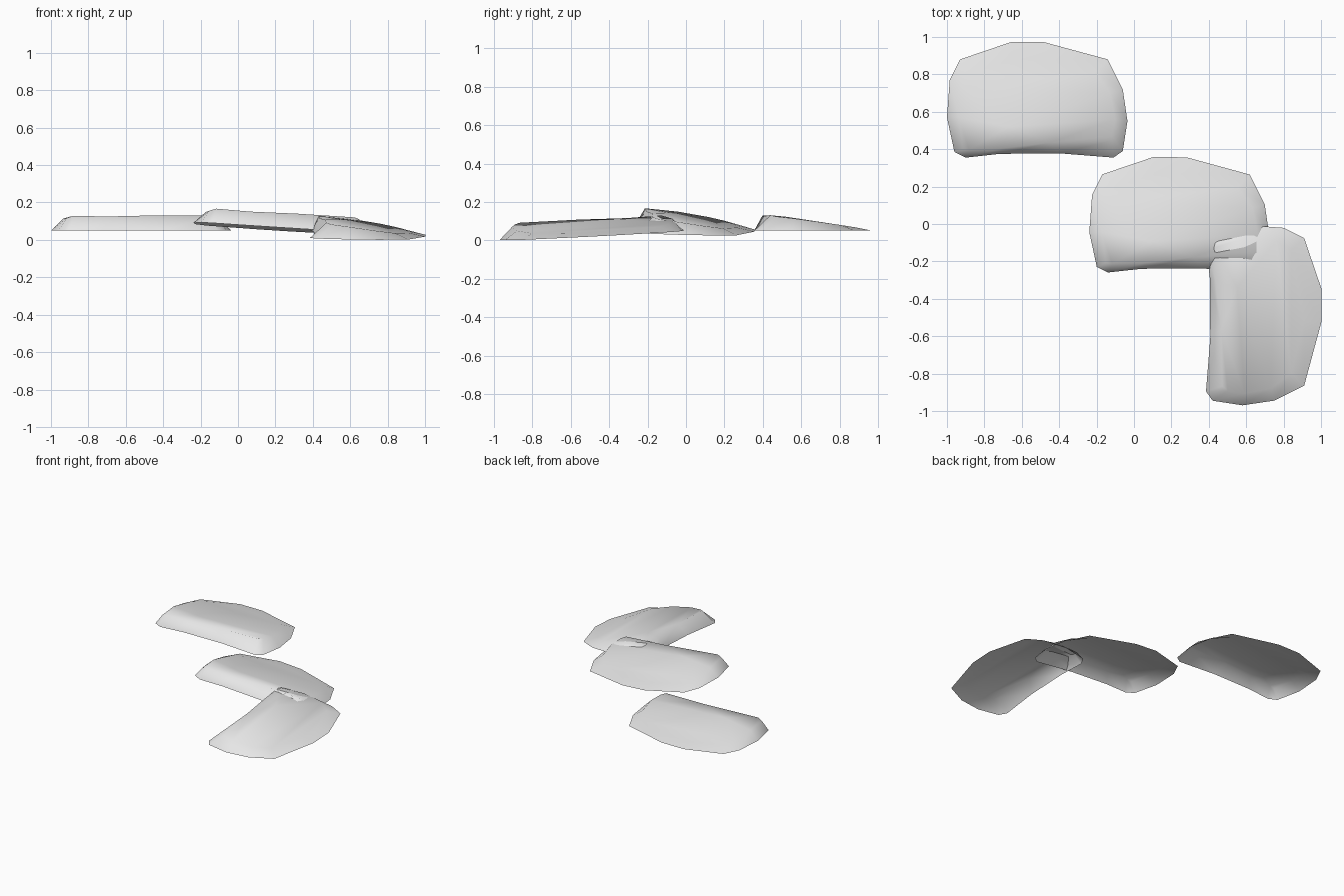
import bpy
import bmesh
from math import atan, radians
from mathutils import Matrix

default_cube = bpy.data.objects.get("Cube")
if default_cube:
    bpy.data.objects.remove(default_cube, do_unlink=True)

# One plain grey for all the tiles
grey = bpy.data.materials.new("light_grey")
grey.use_nodes = True
grey.diffuse_color = (0.8, 0.8, 0.8, 1)
grey.node_tree.nodes["Principled BSDF"].inputs["Base Color"].default_value = (0.8, 0.8, 0.8, 1)

# Lower rim, counter-clockwise from the front corner
RIM = [(-.443, -.275), (-.383, -.305), (-.203, -.285), (.117, -.282),
       (.407, -.305), (.457, -.27), (.482, -.11), (.457, .06), (.377, .22),
       (.037, .312), (-.143, .312), (-.413, .22), (-.468, .11), (-.483, -.09)]

# Upper ridge, one point above each rim point
RIDGE = [(-.40, -.255, .066), (-.365, -.262, .079), (-.185, -.255, .075),
         (.07, -.225, .081), (.375, -.22, .081), (.40, -.19, .074),
         (.415, -.1, .064), (.39, .04, .045), (.31, .15, .029),
         (.03, .22, .018), (-.13, .22, .018), (-.35, .15, .028),
         (-.40, .07, .041), (-.42, -.09, .063)]
DENT = (-.153, -.14, .073)


def build_tile_mesh():
    """Open-bottomed wedge shell with bevelled sides and a chipped front edge."""
    bm = bmesh.new()
    rim = [bm.verts.new((x, y, 0)) for x, y in RIM]
    top = [bm.verts.new(p) for p in RIDGE]
    dent = bm.verts.new(DENT)
    count = len(rim)
    # Sloping sides
    for i in range(count):
        j = (i + 1) % count
        bm.faces.new((rim[i], rim[j], top[j], top[i]))
    # Top surface: front strips around the chip, then bands to the back
    a, b, c, d, e, f, g, h, i, j, k, l, m, n = top
    for loop in ((a, b, c, dent, n), (c, d, dent), (dent, d, g), (d, e, f, g),
                 (n, dent, g, h, m), (m, h, i, l), (l, i, j, k)):
        bm.faces.new(loop)
    for face in bm.faces:
        face.smooth = True
    mesh = bpy.data.meshes.new("roof_tile")
    bm.to_mesh(mesh)
    bm.free()
    mesh.materials.append(grey)
    return mesh


def place_tile(name, mesh, location, slope_x=0, slope_y=0, turn=0):
    """Turn a tile about z, then lean it by its slopes along x and y."""
    tile = bpy.data.objects.new(name, mesh)
    bpy.context.collection.objects.link(tile)
    tile.matrix_world = (Matrix.Translation(location)
                         @ Matrix.Rotation(atan(slope_y), 4, "X")
                         @ Matrix.Rotation(-atan(slope_x), 4, "Y")
                         @ Matrix.Rotation(radians(turn), 4, "Z"))
    return tile


# Three loose tiles, the last two overlapping
tile_mesh = build_tile_mesh()
place_tile("back_tile", tile_mesh, (-.517, .66, .05))
place_tile("middle_tile", tile_mesh, (.243, .045, .057), slope_x=-.064, slope_y=-.03)
place_tile("front_tile", tile_mesh, (.69, -.488, .026), slope_x=-.02, slope_y=.053, turn=-90)
